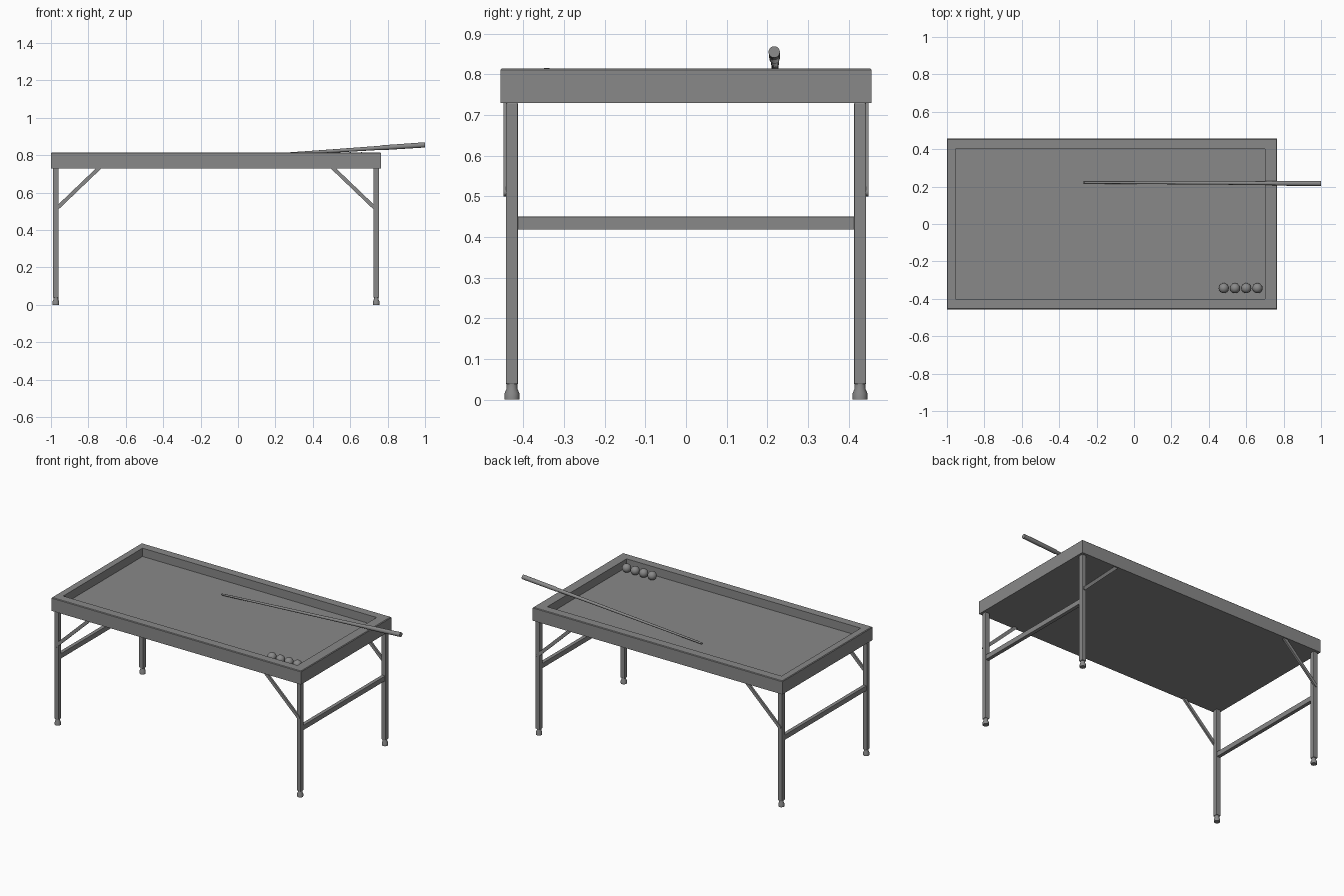
import bpy, bmesh
from mathutils import Vector

cube = bpy.data.objects.get("Cube")
if cube:
    bpy.data.objects.remove(cube, do_unlink=True)

grey = bpy.data.materials.new("plain grey")
grey.use_nodes = True
GREY = (0.25, 0.25, 0.25, 1)
grey.diffuse_color = GREY
grey.node_tree.nodes["Principled BSDF"].inputs["Base Color"].default_value = GREY


def finish(name, bm, bevel=0, smooth=False):
    bmesh.ops.recalc_face_normals(bm, faces=bm.faces)
    mesh = bpy.data.meshes.new(name)
    bm.to_mesh(mesh)
    bm.free()
    mesh.materials.append(grey)
    ob = bpy.data.objects.new(name, mesh)
    bpy.context.collection.objects.link(ob)
    if bevel:
        mod = ob.modifiers.new("soft edges", "BEVEL")
        mod.width, mod.segments = bevel, 2
    if smooth:
        bpy.ops.object.select_all(action="DESELECT")
        ob.select_set(True)
        bpy.context.view_layer.objects.active = ob
        bpy.ops.object.shade_smooth_by_angle()
    return ob


def box(name, lo, hi, bevel=0):
    bm = bmesh.new()
    lo, hi = Vector(lo), Vector(hi)
    bmesh.ops.create_cube(bm, size=1)
    for v in bm.verts:
        v.co = (lo + hi) / 2 + v.co * (hi - lo)
    return finish(name, bm, bevel)


def lathe(name, start, end, profile, sides=20):
    """Round part along start-end; profile holds (fraction along, radius)."""
    start, end = Vector(start), Vector(end)
    axis = end - start
    turn = Vector((0, 0, 1)).rotation_difference(axis)
    bm = bmesh.new()
    rings = []
    for t, r in profile:
        ring = bmesh.ops.create_circle(bm, segments=sides, radius=r)["verts"]
        for v in ring:
            v.co = start + axis * t + turn @ v.co
        rings.append(ring)
    for a, b in zip(rings, rings[1:]):
        for i in range(sides):
            j = (i + 1) % sides
            bm.faces.new((a[i], a[j], b[j], b[i]))
    bm.faces.new(rings[0])
    bm.faces.new(rings[-1])
    return finish(name, bm, smooth=True)


# Tray top: one block with the playing bed sunk into it
X0, X1, Y = -1.0, 0.765, 0.456
IX0, IX1, IY = -0.955, 0.70, 0.40
BOTTOM, BED, TOP = 0.73, 0.762, 0.815
bm = bmesh.new()


def loop(x0, x1, y, z):
    return [bm.verts.new(p) for p in ((x0, -y, z), (x1, -y, z), (x1, y, z), (x0, y, z))]


e = 0.004
loops = [loop(X0, X1, Y, BOTTOM), loop(X0, X1, Y, TOP - e),
         loop(X0 + e, X1 - e, Y - e, TOP), loop(IX0, IX1, IY, TOP),
         loop(IX0, IX1, IY, BED)]
for a, b in zip(loops, loops[1:]):
    for i in range(4):
        j = (i + 1) % 4
        bm.faces.new((a[i], a[j], b[j], b[i]))
bm.faces.new(loops[0])
bm.faces.new(loops[-1])
finish("tray_top", bm)

# Folding legs with feet, cross bars and slanted braces
LEG = 0.015
for end, x, inward in (("right", -0.974, 1), ("left", 0.739, -1)):
    for side, s in (("front", -1), ("back", 1)):
        y = s * 0.428
        tag = f"{side}_{end}"
        box(f"{tag}_leg", (x - LEG, y - LEG, 0.038), (x + LEG, y + LEG, BOTTOM), 0.003)
        lathe(f"{tag}_foot", (x, y, 0), (x, y, 0.04),
              ((0, 0.018), (0.4, 0.018), (0.7, 0.013), (1, 0.013)))
        # Flat brace with a rivet where it meets the leg
        by = s * 0.443
        lo = Vector((x, by, 0.51))
        hi = Vector((x + inward * 0.235, by, BOTTOM + 0.005))
        along = (hi - lo).normalized()
        across = Vector((-along.z, 0, along.x)) * 0.010
        bm = bmesh.new()
        face = bm.faces.new([bm.verts.new(p + Vector((0, -0.006, 0))) for p in
                             (lo - across, hi - across, hi + across, lo + across)])
        out = bmesh.ops.extrude_face_region(bm, geom=[face])["geom"]
        bmesh.ops.translate(bm, vec=(0, 0.012, 0),
                            verts=[v for v in out if isinstance(v, bmesh.types.BMVert)])
        finish(f"{tag}_brace", bm)
        lathe(f"{tag}_brace_pivot", lo - Vector((0, 0.006, 0)), lo + Vector((0, 0.006, 0)),
              ((0, 0.010), (1, 0.010)))
    box(f"{end}_cross_bar", (x - 0.012, -0.415, 0.418), (x + 0.012, 0.415, 0.45), 0.002)

# Cue resting on the rail
lathe("cue", (-0.27, 0.222, 0.771), (1.0, 0.217, 0.855),
      ((0, 0.005), (0.02, 0.006), (0.6, 0.009), (0.81, 0.011), (0.815, 0.013), (1, 0.014)))

# Row of balls in the corner
for i in range(4):
    bm = bmesh.new()
    bmesh.ops.create_uvsphere(bm, u_segments=24, v_segments=14, radius=0.027)
    bmesh.ops.translate(bm, verts=bm.verts, vec=(0.48 + 0.06 * i, -0.343, BED + 0.027))
    finish(f"ball_{i + 1}", bm, smooth=True)
